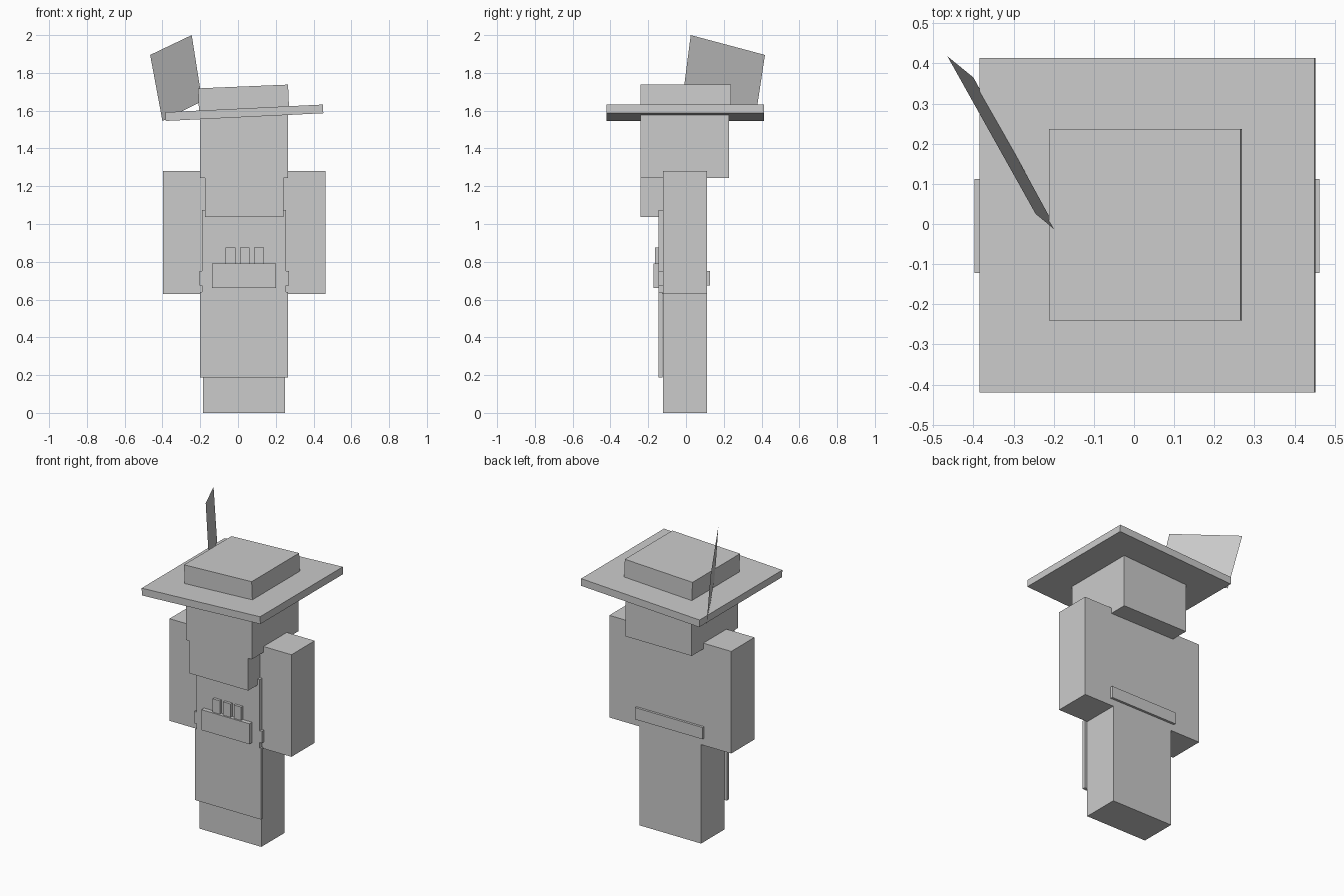
import bpy
import math

cube = bpy.data.objects.get("Cube")
if cube:
    bpy.data.objects.remove(cube, do_unlink=True)

grey = bpy.data.materials.new("plain grey")
grey.use_nodes = True
colour = (0.6, 0.6, 0.6, 1)
grey.diffuse_color = colour
grey.node_tree.nodes["Principled BSDF"].inputs["Base Color"].default_value = colour


def box(name, x, y, z, tilt=0):
    """Box from (min, max) ranges on each axis, tilted about y in degrees."""
    bpy.ops.mesh.primitive_cube_add(
        size=1, location=[sum(r) / 2 for r in (x, y, z)],
        rotation=(0, math.radians(-tilt), 0))
    obj = bpy.context.object
    obj.name = name
    obj.scale = [r[1] - r[0] for r in (x, y, z)]
    obj.data.materials.append(grey)
    return obj


# Body: legs, torso and arms share the same depth
depth = (-0.122, 0.112)
box("legs", (-0.185, 0.25), depth, (0, 0.63))
box("torso", (-0.185, 0.25), depth, (0.63, 1.28))
box("right_arm", (-0.397, -0.185), depth, (0.63, 1.28))
box("left_arm", (0.25, 0.462), depth, (0.63, 1.28))

# Coat front and belt
box("coat_chest", (-0.19, 0.255), (-0.146, -0.118), (0.63, 1.075))
box("coat_skirt", (-0.2, 0.265), (-0.146, -0.125), (0.187, 0.64))
box("belt", (-0.205, 0.27), (-0.146, 0.127), (0.675, 0.75))

# Pouch with three bottles
box("pouch", (-0.137, 0.201), (-0.173, -0.14), (0.66, 0.79))
for i in range(3):
    left = -0.065 + i * 0.075
    box(f"bottle_{i + 1}", (left, left + 0.052), (-0.163, -0.14), (0.78, 0.875))

# Head and beard
box("head", (-0.2, 0.265), (-0.24, 0.228), (1.243, 1.585))
box("beard", (-0.175, 0.24), (-0.24, -0.12), (1.037, 1.25))

# Tilted hat
box("hat_brim", (-0.384, 0.451), (-0.42, 0.413), (1.566, 1.612), 2.8)
box("hat_crown", (-0.209, 0.268), (-0.241, 0.237), (1.59, 1.728), 2.4)

# Feather: a single thin sheet
mesh = bpy.data.meshes.new("feather")
mesh.from_pydata([(-0.465, 0.418, 1.895), (-0.245, 0.025, 2.0),
                  (-0.19, -0.02, 1.65), (-0.4, 0.365, 1.545)],
                 [], [(0, 1, 2, 3)])
mesh.materials.append(grey)
bpy.context.collection.objects.link(bpy.data.objects.new("feather", mesh))
